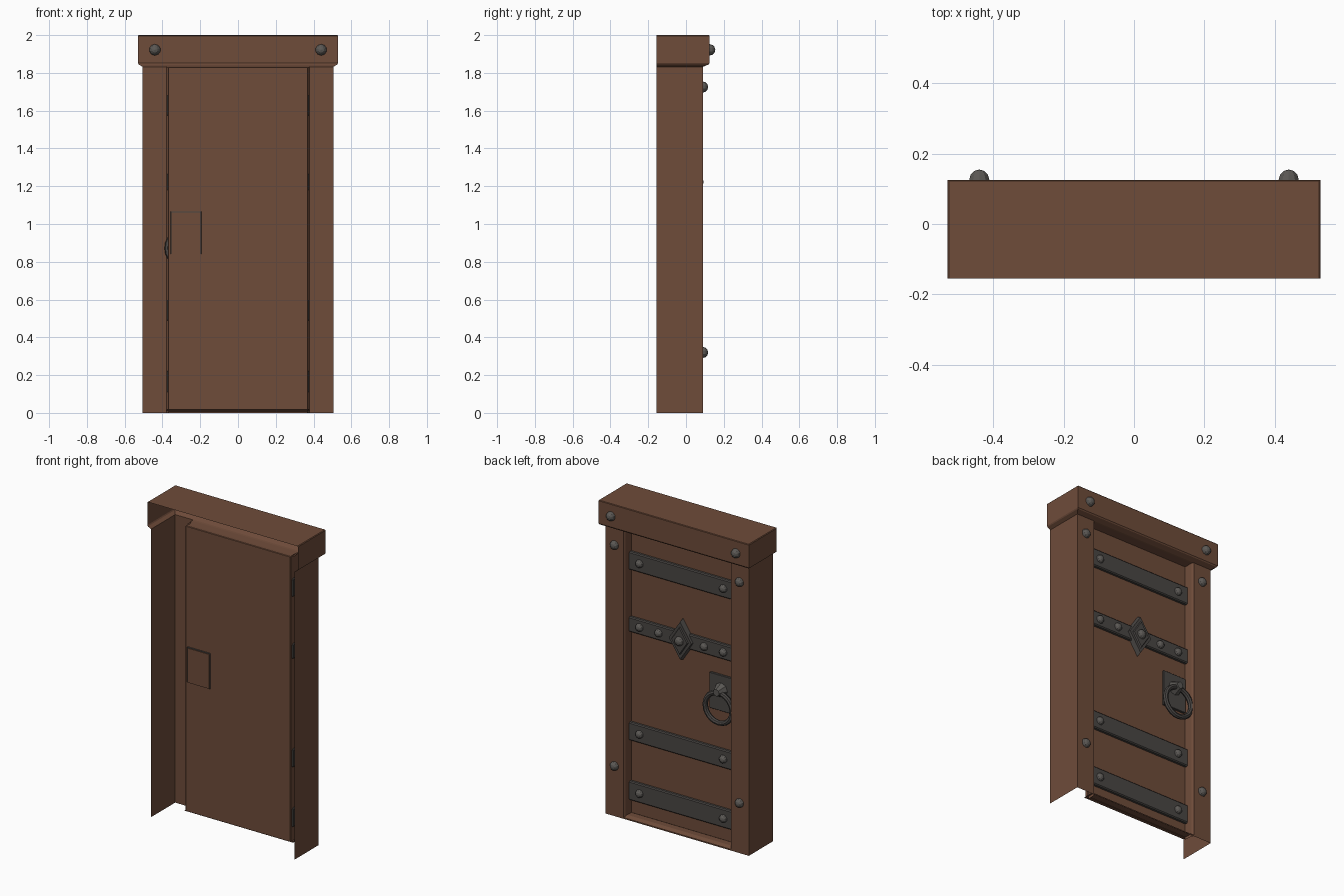
import bpy, bmesh, math
from mathutils import Matrix

if "Cube" in bpy.data.objects:
    bpy.data.objects.remove(bpy.data.objects["Cube"])


def material(name, rgb):
    m = bpy.data.materials.new(name)
    m.diffuse_color = (*rgb, 1)
    m.use_nodes = True
    m.node_tree.nodes["Principled BSDF"].inputs["Base Color"].default_value = m.diffuse_color
    return m


WOOD = material("brown_wood", (0.158, 0.072, 0.042))
IRON = material("dark_iron", (0.068, 0.062, 0.058))
STUD = material("stud_iron", (0.105, 0.098, 0.090))


def finish(bm, name, mat, smooth=False, fix=True):
    if fix:
        bmesh.ops.recalc_face_normals(bm, faces=bm.faces)
    me = bpy.data.meshes.new(name)
    bm.to_mesh(me)
    bm.free()
    me.materials.append(mat)
    for p in me.polygons:
        p.use_smooth = smooth
    ob = bpy.data.objects.new(name, me)
    bpy.context.collection.objects.link(ob)
    return ob


def box(name, x, y, z, mat, bevel=0.0):
    bm = bmesh.new()
    size = [b - a for a, b in (x, y, z)]
    mid = [(a + b) / 2 for a, b in (x, y, z)]
    bmesh.ops.create_cube(bm, size=1, matrix=Matrix.Translation(mid) @ Matrix.Diagonal((*size, 1)))
    if bevel:
        bmesh.ops.bevel(bm, geom=bm.edges[:], offset=bevel, segments=1, affect='EDGES')
    return finish(bm, name, mat)


def loft(name, loops, mat, flip=False, cap=False):
    """Open sheet joining successive rows of points."""
    bm = bmesh.new()
    rows = [[bm.verts.new(p) for p in row] for row in loops]
    for a, b in zip(rows, rows[1:]):
        for i in range(len(a) - 1):
            bm.faces.new((a[i], a[i + 1], b[i + 1], b[i]))
    if cap:
        bm.faces.new(rows[0][::-1])
    if flip:
        bmesh.ops.reverse_faces(bm, faces=bm.faces)
    return finish(bm, name, mat, fix=False)


def stud(name, x, y, z, r=0.026, depth=0.024, full=False):
    """Faceted round rivet head pointing toward +y."""
    bm = bmesh.new()
    bmesh.ops.create_uvsphere(bm, u_segments=10, v_segments=6, radius=1)
    if not full:
        bmesh.ops.bisect_plane(bm, geom=bm.verts[:] + bm.edges[:] + bm.faces[:], dist=1e-4,
                               plane_co=(0, 0, 0), plane_no=(0, 0, 1), clear_inner=True)
    bm.transform(Matrix.Translation((x, y, z)) @ Matrix.Rotation(-math.pi / 2, 4, 'X')
                 @ Matrix.Diagonal((r, r, depth, 1)))
    return finish(bm, name, STUD, fix=full)


BACK, FACE, LINTEL_FACE = -0.155, 0.09, 0.125

# Hollow jambs: outer wall, face and stepped reveal
profile = [(0.505, BACK), (0.505, FACE), (0.378, FACE), (0.370, 0.078), (0.366, 0.024)]
for s, side in ((1, "right"), (-1, "left")):
    loft("jamb_" + side, [[(s * x, y, z) for x, y in profile] for z in (0, 1.832)], WOOD, flip=s < 0)
    for i, z in enumerate((0.32, 1.725)):
        stud(f"jamb_stud_{side}_{i}", s * 0.44, FACE, z, 0.029, 0.027)
    stud("lintel_stud_" + side, s * 0.44, LINTEL_FACE, 1.922, 0.03, 0.03, full=True)


# Hollow lintel with sloped underside, open at the back
def u_row(x, y, z):
    return [(x, BACK, z), (x, y, z), (-x, y, z), (-x, BACK, z)]


loft("lintel", [u_row(0.526, LINTEL_FACE - 0.003, 2.0), u_row(0.53, LINTEL_FACE, 1.996),
                u_row(0.53, LINTEL_FACE, 1.852), u_row(0.526, 0.120, 1.845),
                u_row(0.505, FACE, 1.832)], WOOD, flip=True, cap=True)

# Head reveal and threshold
loft("head_reveal", [[(-0.378, y, z), (0.378, y, z)] for y, z in
                     ((FACE, 1.834), (0.078, 1.832), (0.024, 1.828))], WOOD)
loft("threshold", [[(-0.378, y, z), (0.378, y, z)] for y, z in
                   ((0.0, 0.018), (0.065, 0.018), (FACE, 0.008), (FACE, 0.0))], WOOD, flip=True)

# Door leaf
box("door_leaf", (-0.37, 0.37), (0.0, 0.026), (0.016, 1.832), WOOD, 0.003)

# Iron straps with studs
for i, (lo, hi, xs) in enumerate((
        (0.105, 0.225, (0.295,)), (0.485, 0.60, (0.295,)),
        (1.175, 1.27, (0.16, 0.295)), (1.57, 1.685, (0.295,)))):
    box(f"strap_{i}", (-0.376, 0.376), (0.015, 0.046), (lo, hi), IRON, 0.006)
    for x in xs:
        for s in (-1, 1):
            stud(f"strap_stud_{i}", s * x, 0.045, (lo + hi) / 2)

# Diamond boss: two tapering layers and a stud
for name, w, h, y0, y1 in (("diamond_plate", 0.088, 0.132, 0.03, 0.060),
                           ("diamond_raised", 0.060, 0.092, 0.059, 0.068)):
    bm = bmesh.new()
    bmesh.ops.create_cone(bm, cap_ends=True, segments=4, radius1=1, radius2=0.9, depth=1)
    for v in bm.verts:
        a = math.atan2(v.co.y, v.co.x)
        r = math.hypot(v.co.x, v.co.y)
        k = round(a / (math.pi / 2)) * math.pi / 2
        v.co = (r * math.cos(k) * w, y0 if v.co.z < 0 else y1, 1.222 + r * math.sin(k) * h)
    finish(bm, name, IRON)
stud("diamond_stud", 0, 0.067, 1.222, 0.03, 0.026)

# Lock plate running through the leaf, with a wood cover on the back
box("lock_plate", (-0.357, -0.193), (-0.003, 0.04), (0.84, 1.067), IRON, 0.002)
box("lock_cover", (-0.351, -0.199), (-0.007, -0.001), (0.842, 1.061), WOOD)

# Ring pull and its faceted boss
bm = bmesh.new()
bmesh.ops.create_cone(bm, cap_ends=True, segments=8, radius1=0.045, radius2=0.022, depth=0.05,
                      matrix=Matrix.Translation((-0.275, 0.065, 0.975))
                      @ Matrix.Rotation(-math.pi / 2, 4, 'X'))
finish(bm, "ring_boss", STUD)
bpy.ops.mesh.primitive_torus_add(major_radius=0.095, minor_radius=0.016, major_segments=24,
                                 minor_segments=8, location=(-0.278, 0.068, 0.872),
                                 rotation=(math.pi / 2, 0, 0))
ring = bpy.context.object
ring.name = "pull_ring"
ring.data.materials.append(IRON)
bpy.ops.object.shade_smooth_by_angle()
